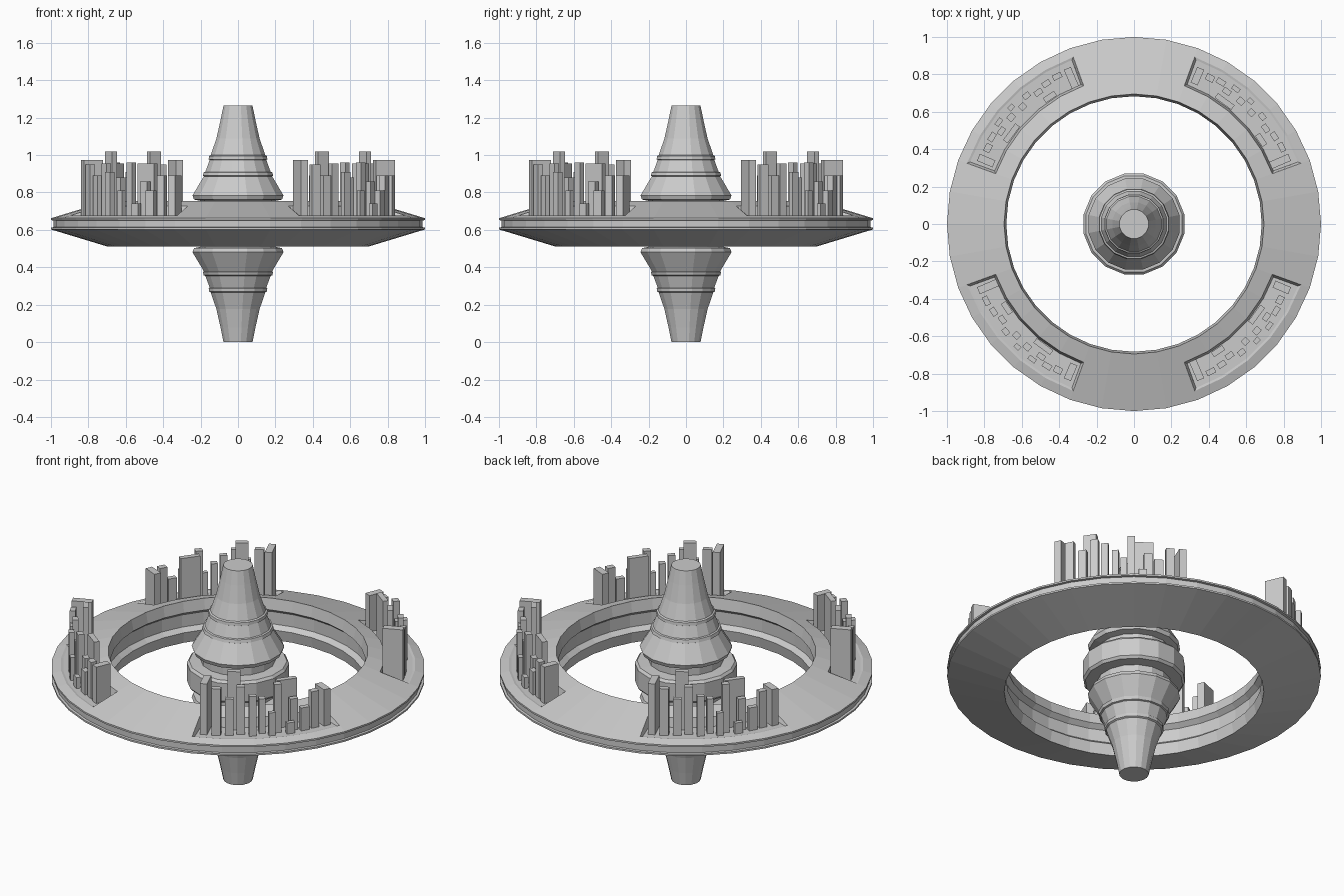
import bpy, bmesh
from math import sin, cos, pi, radians, degrees, atan2, hypot

if "Cube" in bpy.data.objects:
    bpy.data.objects.remove(bpy.data.objects["Cube"])

MID = 0.6325      # height of the symmetry plane
FLOOR = 0.675     # height of the sunken city floors


def finish(bm, name):
    bmesh.ops.recalc_face_normals(bm, faces=bm.faces)
    me = bpy.data.meshes.new(name)
    bm.to_mesh(me)
    bm.free()
    ob = bpy.data.objects.new(name, me)
    bpy.context.collection.objects.link(ob)
    return ob


def lathe(profile, n, closed, offset=0.0):
    """Spin (radius, z) points round z; closed profile = ring, open = capped solid."""
    bm = bmesh.new()
    rows = [[bm.verts.new((r * cos(2 * pi * (i + offset) / n),
                           r * sin(2 * pi * (i + offset) / n), z))
             for i in range(n)] for r, z in profile]
    pairs = list(zip(rows, rows[1:]))
    if closed:
        pairs.append((rows[-1], rows[0]))
    else:
        bm.faces.new(rows[0])
        bm.faces.new(rows[-1])
    for a, b in pairs:
        for i in range(n):
            j = (i + 1) % n
            bm.faces.new((a[i], a[j], b[j], b[i]))
    bmesh.ops.recalc_face_normals(bm, faces=bm.faces)
    return bm


def mirrored(half):
    """Complete a top half (radius, height above middle) with its reflection."""
    return [(r, MID + h) for r, h in half] + [(r, MID - h) for r, h in reversed(half)]


# Central spindle with stepped cones and a middle drum
spindle_half = [(0.079, 0.6325), (0.095, 0.555), (0.118, 0.455), (0.149, 0.367),
                (0.158, 0.362), (0.160, 0.345), (0.154, 0.342), (0.178, 0.278),
                (0.187, 0.275), (0.192, 0.257), (0.186, 0.254), (0.248, 0.152),
                (0.240, 0.130), (0.200, 0.122), (0.200, 0.070),
                (0.262, 0.066), (0.274, 0.052)]
finish(lathe(mirrored(spindle_half), 16, False, 0.5), "central_spindle")

# Habitat ring: sloped decks, grooved rim and grooved inner wall
slope = lambda r: 0.1225 - (r - 0.695) / 0.305 * 0.0925
ring_half_inner = [(0.71, 0.036), (0.683, 0.058), (0.695, 0.1225)]
ring_half_outer = [(0.787, slope(0.787)), (0.95, slope(0.95)), (1.0, 0.03),
                   (1.0, 0.02), (0.987, 0.018)]
ring = lathe(mirrored(ring_half_inner + ring_half_outer), 36, True)

# Sunken city floors: inset four sectors of the upper deck and drop them flat
pads = []
for f in ring.faces:
    c = f.calc_center_median()
    a = degrees(atan2(c.y, c.x)) % 90
    if f.normal.z > 0.5 and c.z > MID + 0.04 and 0.79 < hypot(c.x, c.y) < 0.94 and 20 < a < 70:
        pads.append(f)
bmesh.ops.inset_region(ring, faces=pads, thickness=0.012, use_even_offset=True)
for v in {v for f in pads for v in f.verts}:
    v.co.z = FLOOR
finish(ring, "habitat_ring")

# Towers of one city: angle from city centre, radius, width, depth, top height
towers = [(-21.8, 0.850, 0.040, 0.110, 0.975),
          (-17.5, 0.890, 0.050, 0.030, 0.950), (-11.5, 0.815, 0.070, 0.030, 1.020),
          (-13.0, 0.885, 0.045, 0.030, 0.890), (-9.0, 0.870, 0.045, 0.030, 0.955),
          (-5.0, 0.895, 0.040, 0.030, 0.910), (-1.5, 0.865, 0.035, 0.035, 0.880),
          (1.5, 0.905, 0.035, 0.025, 0.810), (4.0, 0.870, 0.040, 0.035, 0.960),
          (8.5, 0.815, 0.110, 0.030, 0.955), (8.0, 0.905, 0.045, 0.025, 0.740),
          (10.0, 0.865, 0.045, 0.030, 0.860), (13.5, 0.890, 0.050, 0.030, 0.810),
          (17.5, 0.880, 0.045, 0.035, 0.890), (21.8, 0.860, 0.040, 0.090, 0.890)]


def city(name, centre):
    bm = bmesh.new()
    for t, r, w, d, top in towers:
        a = radians(centre + t)
        corners = [(r + sx * d / 2, sy * w / 2)
                   for sx, sy in ((-1, -1), (1, -1), (1, 1), (-1, 1))]
        lo, hi = [[bm.verts.new((x * cos(a) - y * sin(a), x * sin(a) + y * cos(a), z))
                   for x, y in corners] for z in (FLOOR - 0.005, top)]
        bm.faces.new(lo)
        bm.faces.new(hi)
        for i in range(4):
            j = (i + 1) % 4
            bm.faces.new((lo[i], lo[j], hi[j], hi[i]))
    finish(bm, name)


for label, centre in (("back_right", 45), ("back_left", 135),
                      ("front_left", 225), ("front_right", 315)):
    city("city_towers_" + label, centre)
